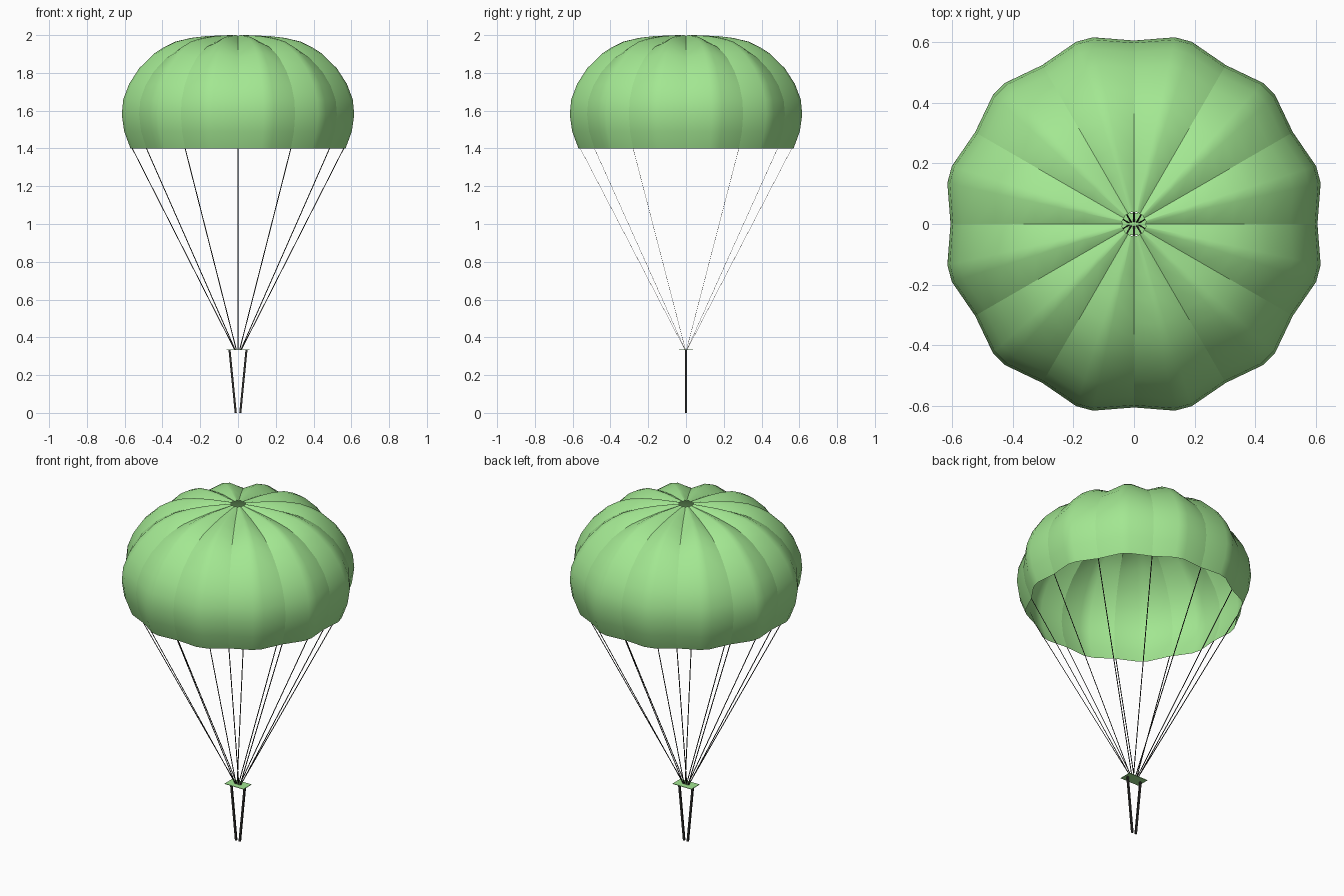
import bpy, bmesh, math

cube = bpy.data.objects.get("Cube")
if cube:
    bpy.data.objects.remove(cube)


def material(name, color):
    mat = bpy.data.materials.new(name)
    mat.use_nodes = True
    mat.diffuse_color = color
    mat.node_tree.nodes["Principled BSDF"].inputs["Base Color"].default_value = color
    return mat


GREEN = material("canopy green", (0.37, 0.81, 0.29, 1))
DARK = material("cord dark grey", (0.03, 0.028, 0.025, 1))


def make_object(name, bm, mat):
    mesh = bpy.data.meshes.new(name)
    bm.to_mesh(mesh)
    bm.free()
    mesh.materials.append(mat)
    obj = bpy.data.objects.new(name, mesh)
    bpy.context.collection.objects.link(obj)
    return obj


def strap(name, top, bottom, width, depth):
    """Slanted bar with a level rectangular section between two points."""
    bm = bmesh.new()
    bmesh.ops.create_cube(bm, size=1)
    for v in bm.verts:
        end = top if v.co.z > 0 else bottom
        v.co = (end[0] + v.co.x * width, end[1] + v.co.y * depth, end[2])
    return make_object(name, bm, DARK)


# Canopy: crest radius, crest height and seam drop, from vent to hem
GORES = 12
SEAM = 0.96
profile = [(0.04, 2.0, 0.006), (0.17, 1.995, 0.018), (0.255, 1.985, 0.025),
           (0.338, 1.966, 0.027), (0.4, 1.937, 0.025), (0.455, 1.902, 0.022),
           (0.536, 1.824, 0.016), (0.59, 1.742, 0.01), (0.622, 1.66, 0.004),
           (0.63, 1.58, 0), (0.617, 1.49, 0), (0.583, 1.4, 0)]
bm = bmesh.new()
rings = []
for radius, height, drop in profile:
    ring = []
    for gore in range(GORES):
        for offset in (0, 12.4, 17.6):
            angle = math.radians(gore * 360 / GORES + offset)
            r = radius * (1 if offset else SEAM)
            z = height - (0 if offset else drop)
            ring.append(bm.verts.new((r * math.cos(angle), r * math.sin(angle), z)))
    rings.append(ring)
for upper, lower in zip(rings, rings[1:]):
    for i in range(len(upper)):
        j = (i + 1) % len(upper)
        bm.faces.new((upper[i], lower[i], lower[j], upper[j])).smooth = True
    # Crisp seams between the smooth gores
    for i in range(0, len(upper), 3):
        bm.edges.get((upper[i], lower[i])).smooth = False
make_object("canopy", bm, GREEN)

# Flat suspension lines from each seam at the hem down to the plate
hem = profile[-1][0] * SEAM
for i in range(GORES):
    a = math.tau * i / GORES
    c, s = math.cos(a), math.sin(a)
    strap(f"suspension_line_{i + 1}", (hem * c, hem * s, 1.4),
          (0.018 * c, 0.006 * s, 0.335), 0.005, 0.0015)

# Spreader plate
bm = bmesh.new()
bmesh.ops.create_cube(bm, size=1)
plate = make_object("spreader_plate", bm, GREEN)
plate.scale = (0.124, 0.074, 0.003)
plate.location.z = 0.335

# Risers below the plate
for side, name in ((1, "left_riser"), (-1, "right_riser")):
    strap(name, (side * 0.045, 0, 0.335), (side * 0.012, 0, 0), 0.011, 0.009)
